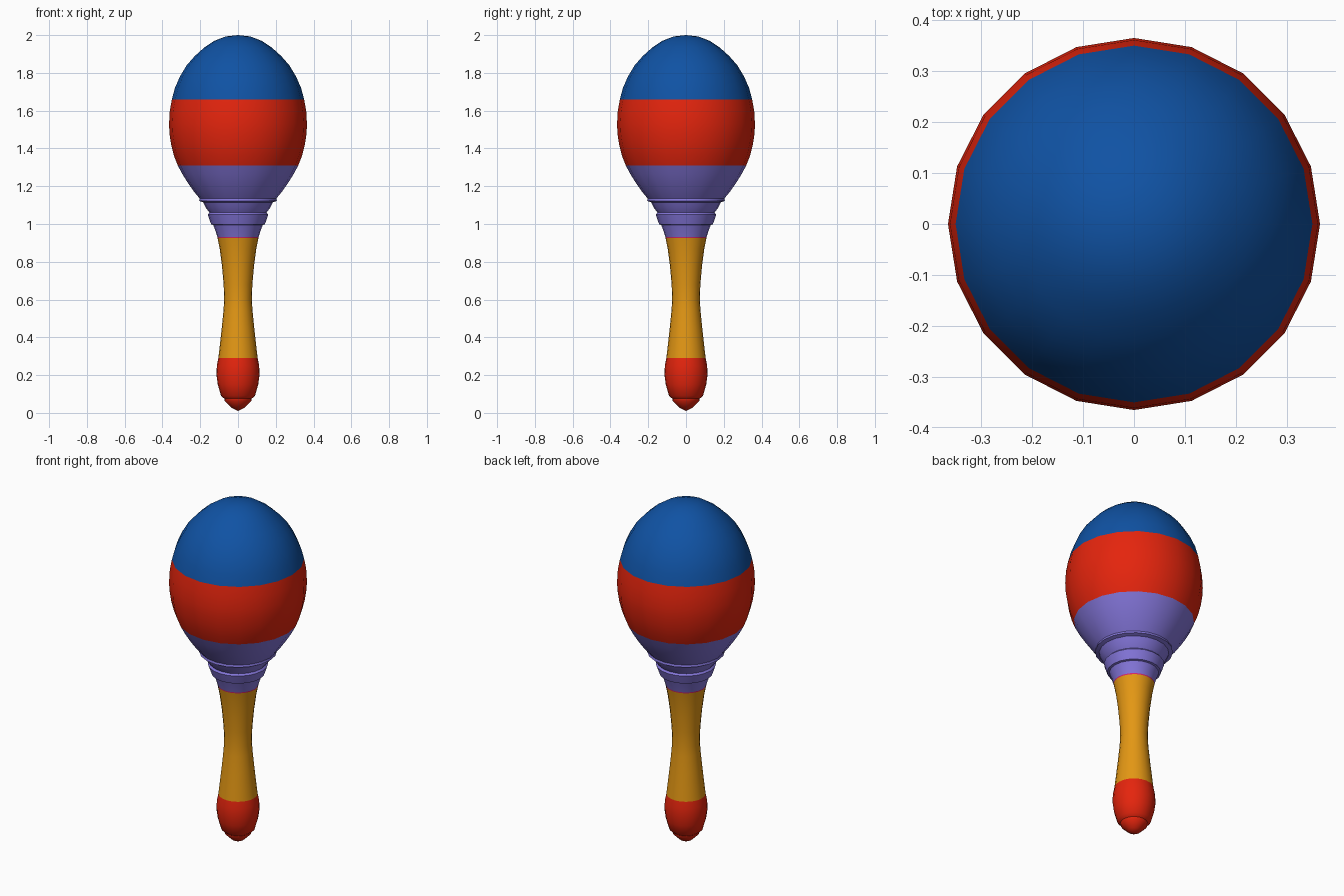
import bpy, bmesh, math

if "Cube" in bpy.data.objects:
    bpy.data.objects.remove(bpy.data.objects["Cube"])

SIDES = 20


def material(name, rgb):
    m = bpy.data.materials.new(name)
    m.diffuse_color = (*rgb, 1)
    m.use_nodes = True
    m.node_tree.nodes["Principled BSDF"].inputs["Base Color"].default_value = m.diffuse_color
    return m


BLUE = material("blue", (0.005, 0.085, 0.37))
RED = material("red", (0.78, 0.018, 0.004))
PURPLE = material("purple", (0.23, 0.18, 0.70))
ORANGE = material("orange yellow", (0.77, 0.31, 0.007))
PINK = material("pink", (0.65, 0.02, 0.15))


def lathe(name, profile, mat):
    """Revolve (radius, height) points around z; zero radius closes to a tip."""
    bm = bmesh.new()
    rings = []
    for r, z in profile:
        if r == 0:
            rings.append([bm.verts.new((0, 0, z))] * SIDES)
        else:
            rings.append([bm.verts.new((r * math.cos(math.tau * i / SIDES),
                                        r * math.sin(math.tau * i / SIDES), z))
                          for i in range(SIDES)])
    for a, b in zip(rings, rings[1:]):
        for i in range(SIDES):
            j = (i + 1) % SIDES
            bm.faces.new(list(dict.fromkeys((a[i], a[j], b[j], b[i]))))
    bmesh.ops.recalc_face_normals(bm, faces=bm.faces)
    # make sure the walls face outwards
    if sum(f.normal.dot((f.calc_center_median().x, f.calc_center_median().y, 0))
           for f in bm.faces) < 0:
        bmesh.ops.reverse_faces(bm, faces=bm.faces)
    me = bpy.data.meshes.new(name)
    bm.to_mesh(me)
    bm.free()
    me.materials.append(mat)
    ob = bpy.data.objects.new(name, me)
    bpy.context.collection.objects.link(ob)
    bpy.ops.object.select_all(action='DESELECT')
    ob.select_set(True)
    bpy.context.view_layer.objects.active = ob
    bpy.ops.object.shade_smooth_by_angle(angle=math.radians(40))


# rounded end of the handle
lathe("handle_end", [(0, 0.01), (0.035, 0.028), (0.07, 0.062), (0.072, 0.075),
                     (0.09, 0.09), (0.107, 0.15), (0.114, 0.20),
                     (0.112, 0.25), (0.104, 0.29)], RED)
# waisted grip
lathe("handle_grip", [(0.104, 0.29), (0.096, 0.36), (0.086, 0.45), (0.077, 0.54),
                      (0.073, 0.60), (0.076, 0.68), (0.085, 0.78),
                      (0.097, 0.87), (0.108, 0.925)], ORANGE)
# thin line between grip and neck
lathe("neck_line", [(0.108, 0.925), (0.109, 0.931)], PINK)
# stepped neck widening into the gourd
lathe("stepped_neck", [(0.109, 0.931), (0.118, 0.96), (0.131, 0.995), (0.142, 0.998),
                       (0.150, 1.02), (0.160, 1.05), (0.151, 1.06),
                       (0.170, 1.085), (0.185, 1.115), (0.206, 1.122),
                       (0.203, 1.135), (0.232, 1.17), (0.267, 1.22),
                       (0.295, 1.265), (0.319, 1.31)], PURPLE)
# gourd middle band
lathe("gourd_band", [(0.319, 1.31), (0.339, 1.36), (0.354, 1.42), (0.363, 1.48),
                     (0.365, 1.53), (0.361, 1.60), (0.350, 1.66)], RED)
# domed top
lathe("gourd_top", [(0.350, 1.66), (0.334, 1.72), (0.308, 1.78), (0.272, 1.84),
                    (0.228, 1.89), (0.178, 1.935), (0.125, 1.97),
                    (0.065, 1.993), (0, 2.0)], BLUE)
